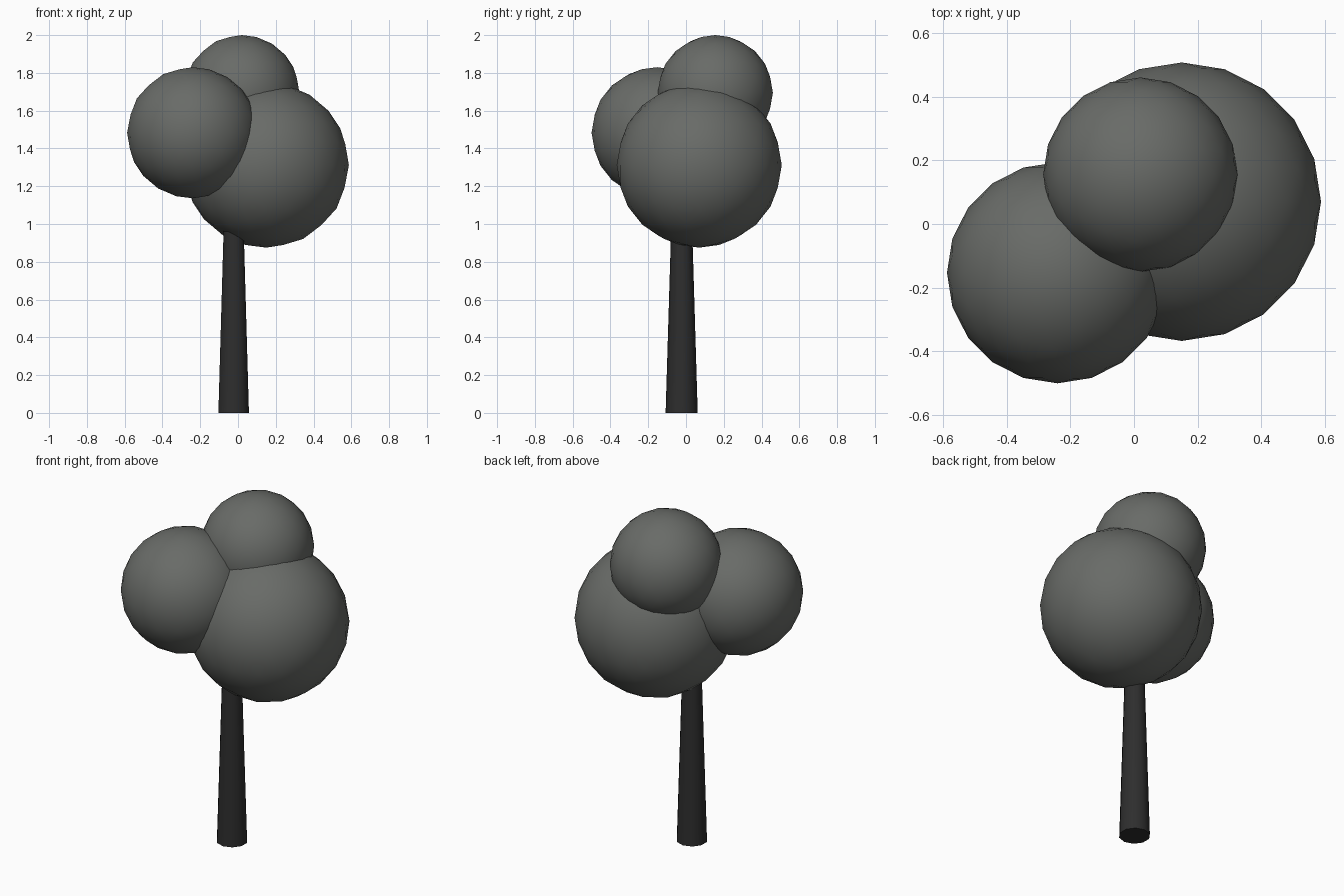
import bpy

if "Cube" in bpy.data.objects:
    bpy.data.objects.remove(bpy.data.objects["Cube"])


def material(name, colour):
    m = bpy.data.materials.new(name)
    m.diffuse_color = (*colour, 1)
    m.use_nodes = True
    m.node_tree.nodes["Principled BSDF"].inputs["Base Color"].default_value = m.diffuse_color
    return m


leaf = material("foliage grey", (0.14, 0.147, 0.137))
bark = material("dark bark", (0.027, 0.027, 0.027))


def finish(name, mat, angle):
    ob = bpy.context.object
    ob.name = name
    ob.data.materials.append(mat)
    bpy.ops.object.shade_smooth_by_angle(angle=angle)


# Foliage balls: name, radius, centre
for name, r, centre in (
    ("foliage_large", 0.437, (0.15, 0.07, 1.312)),
    ("foliage_left", 0.347, (-0.24, -0.153, 1.483)),
    ("foliage_top", 0.305, (0.02, 0.155, 1.695)),
):
    bpy.ops.mesh.primitive_ico_sphere_add(subdivisions=3, radius=r, location=centre)
    finish(name, leaf, 0.7)

# Tapered ten-sided trunk, running up into the foliage
height = 1.2
bpy.ops.mesh.primitive_cone_add(vertices=10, radius1=0.085, radius2=0.049,
                                depth=height, location=(-0.023, -0.023, height / 2))
finish("trunk", bark, 0.7)
